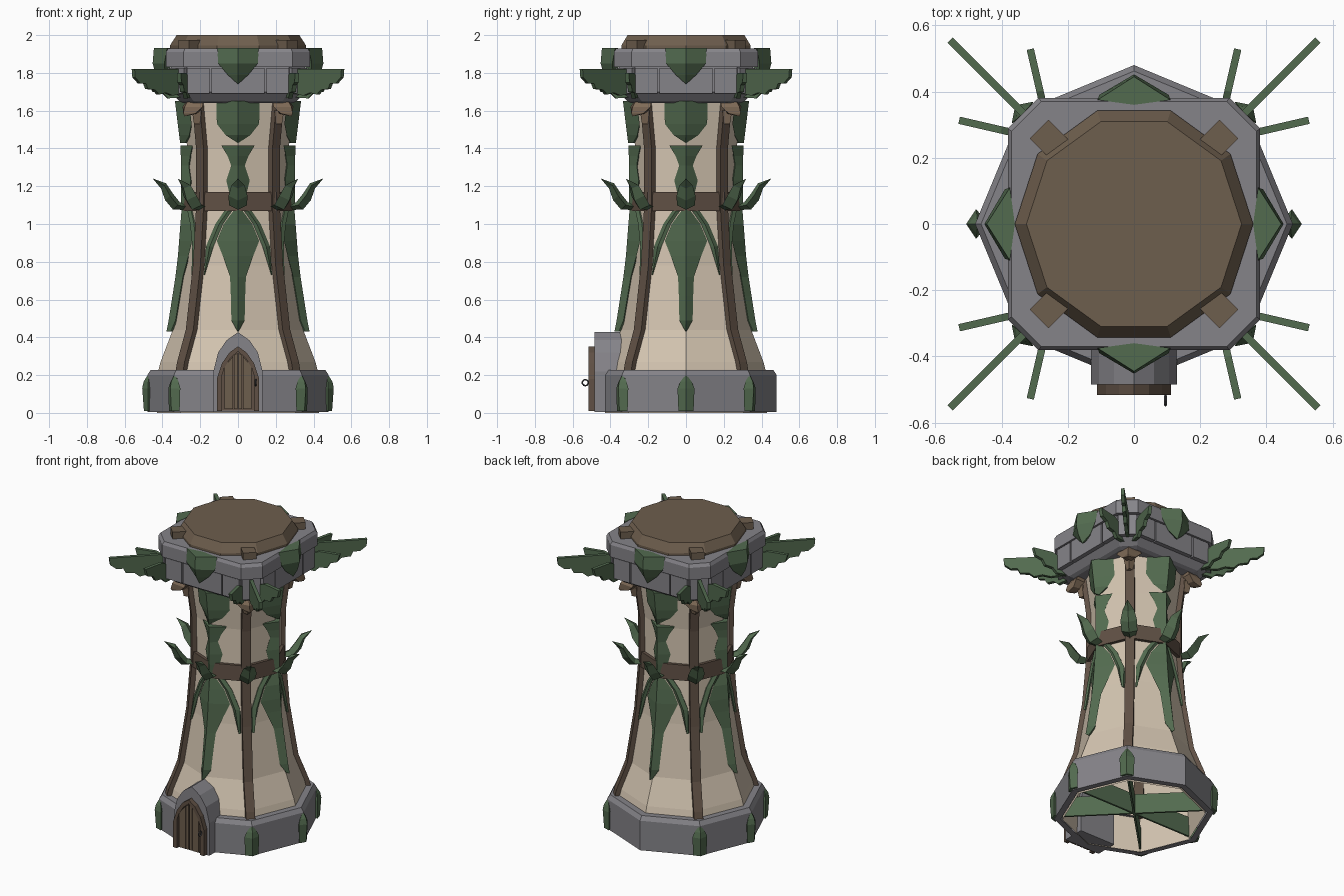
import bpy, bmesh
from math import sin, cos, pi, radians

if "Cube" in bpy.data.objects:
    bpy.data.objects.remove(bpy.data.objects["Cube"])


def mat(name, c):
    m = bpy.data.materials.new(name)
    m.diffuse_color = (*c, 1)
    m.use_nodes = True
    m.node_tree.nodes["Principled BSDF"].inputs["Base Color"].default_value = m.diffuse_color
    return m


STONE = mat("grey stone", (.235, .23, .25))
CREAM = mat("cream plaster", (.66, .56, .44))
BARK = mat("dark bark", (.115, .08, .058))
WOOD = mat("roof wood", (.155, .112, .075))
GREEN = mat("leaf green", (.085, .145, .078))
IRON = mat("dark iron", (.07, .07, .08))
HORN = mat("light bark", (.21, .145, .095))


def loft(name, sections, material, cap0=True, cap1=True):
    """Skin closed cross-sections of equal point count."""
    bm = bmesh.new()
    rings = [[bm.verts.new(p) for p in s] for s in sections]
    n = len(rings[0])
    for a, b in zip(rings, rings[1:]):
        for i in range(n):
            j = (i + 1) % n
            bm.faces.new((a[i], a[j], b[j], b[i]))
    if cap0:
        bm.faces.new(rings[0][::-1])
    if cap1:
        bm.faces.new(rings[-1])
    bmesh.ops.remove_doubles(bm, verts=bm.verts, dist=.0005)
    bmesh.ops.recalc_face_normals(bm, faces=bm.faces)
    me = bpy.data.meshes.new(name)
    bm.to_mesh(me)
    bm.free()
    me.materials.append(material)
    ob = bpy.data.objects.new(name, me)
    bpy.context.collection.objects.link(ob)
    return ob


def at(az, r, lat, z):
    """Point at outward distance r and sideways offset lat."""
    a = radians(az)
    return (r * cos(a) - lat * sin(a), r * sin(a) + lat * cos(a), z)


def ngon(n, r, z):
    return [(r * cos(2 * pi * i / n), r * sin(2 * pi * i / n), z) for i in range(n)]


def cut_square(s, z):
    q = [(.37, .28), (.28, .37), (-.28, .37), (-.37, .28)]
    return [(x * s, y * s, z) for x, y in q + [(-x, -y) for x, y in q]]


def box(name, az, r0, r1, l0, l1, z0, z1, material):
    return loft(name, [[at(az, r0, l0, z), at(az, r1, l0, z), at(az, r1, l1, z),
                        at(az, r0, l1, z)] for z in (z0, z1)], material)


def plate(name, az, pts, thick, material, lat=0, turn=0, pivot=0):
    """Upright (distance, z) outline given thickness; may fan about a pivot."""
    t, secs = radians(turn), []
    for h in (-thick / 2, thick / 2):
        secs.append([at(az, pivot + (r - pivot) * cos(t) - h * sin(t),
                        lat + (r - pivot) * sin(t) + h * cos(t), z) for r, z in pts])
    return loft(name, secs, material)


PROFILE = [(0, .43), (.23, .42), (.27, .41), (.44, .345), (.78, .292),
           (1.1, .267), (1.4, .268), (1.66, .30)]


def R(z):
    for (z0, r0), (z1, r1) in zip(PROFILE, PROFILE[1:]):
        if z <= z1:
            return r0 + (r1 - r0) * (z - z0) / (z1 - z0)
    return PROFILE[-1][1]


def wall_leaf(name, az, rows, lift=.03):
    """Ridged leaf hugging the wall; rows are (z, centre, half width)."""
    secs = []
    for z, c, w in rows:
        def s(l):
            return R(z) - abs(l) * .414
        secs.append([at(az, s(c - w) + .008, c - w, z), at(az, s(c) + lift, c, z),
                     at(az, s(c + w) + .008, c + w, z), at(az, s(c) - .03, c, z)])
    return loft(name, secs, GREEN)


def free_leaf(name, az, rows, material=GREEN):
    """Ridged leaf; rows are (z, half width, edge r, ridge r, back r)."""
    return loft(name, [[at(az, e, -w, z), at(az, o, 0, z), at(az, e, w, z),
                        at(az, b, 0, z)] for z, w, e, o, b in rows], material)


# Tower walls and stone footing
loft("tower_wall", [ngon(8, r, z) for z, r in PROFILE], CREAM, False, True)
loft("stone_footing", [ngon(8, r, z) for z, r in
     ((.005, .44), (.005, .48), (.20, .48), (.228, .462), (.228, .40))], STONE, False, False)

# Stone crown and its block panels
loft("stone_crown", [cut_square(s, z) for s, z in
     ((.78, 1.64), (.84, 1.65), (.96, 1.70), (.96, 1.83), (1.03, 1.83),
      (1.03, 1.91), (1.0, 1.93))], STONE)
for az in (0, 90, 180, 270):
    for l0, l1 in ((-.27, -.15), (-.14, .14), (.15, .27)):
        box("crown_block", az, .33, .374, l0, l1, 1.69, 1.825, STONE)
for az in (45, 135, 225, 315):
    box("crown_corner_block", az, .40, .458, -.055, .055, 1.69, 1.825, STONE)

# Wooden roof deck with corner blocks
loft("roof_deck", [ngon(10, r, z) for r, z in ((.36, 1.92), (.36, 1.945), (.325, 2.0))], WOOD)
for az in (45, 135, 225, 315):
    box("roof_block", az, .30, .405, -.04, .04, 1.92, 1.975, WOOD)

# Bark band around the middle
loft("bark_band", [ngon(8, r, z) for r, z in
     ((.26, 1.07), (.292, 1.07), (.288, 1.17), (.26, 1.17))], BARK, False, False)

wing = [(.36, 1.70), (.42, 1.82), (.785, 1.82), (.78, 1.775), (.74, 1.745), (.70, 1.745),
        (.685, 1.715), (.63, 1.71), (.60, 1.685), (.55, 1.695), (.50, 1.68), (.42, 1.69)]
feather = [(.40, 1.67), (.43, 1.77), (.50, 1.80), (.63, 1.80), (.615, 1.75), (.57, 1.735),
           (.55, 1.70), (.50, 1.695), (.47, 1.665)]

for az in (45, 135, 225, 315):
    # Corner posts following the wall
    loft("corner_post", [[at(az, R(z) - .04, -.028, z), at(az, R(z) + .018, -.028, z),
                          at(az, R(z) + .018, .028, z), at(az, R(z) - .04, .028, z)]
                         for z in (.225, .27, .44, .78, 1.1, 1.4, 1.65)], BARK)
    # Fan of three leaf wings under the crown
    plate("leaf_wing", az, wing, .022, GREEN)
    for s in (-1, 1):
        plate("side_feather", az, feather, .022, GREEN, s * .03, s * 32, .40)
    # Curled bracket on top of each post
    free_leaf("post_bracket", az, [(1.66, .06, .32, .37, .27), (1.62, .075, .34, .40, .27),
                                   (1.585, .04, .36, .41, .30), (1.57, 0, .40, .40, .40)], HORN)
    free_leaf("bracket_stub", az, [(1.60, .035, .31, .345, .27), (1.53, .02, .30, .33, .27)], HORN)

for az in (0, 90, 180, 270):
    # Long hanging leaf, its slim side leaves, forked leaf and shield leaf
    wall_leaf("hanging_leaf", az, [(1.075, 0, .02), (1.0, 0, .075), (.91, 0, .112),
                                   (.83, 0, .08), (.72, 0, .042), (.62, 0, .038),
                                   (.49, 0, .035), (.43, 0, .002)])
    for s in (-1, 1):
        wall_leaf("slim_leaf", az, [(1.08, s * .045, .02), (1.0, s * .10, .02),
                                    (.88, s * .15, .02), (.73, s * .178, .002)], .02)
    wall_leaf("forked_leaf", az, [(1.415, 0, .088), (1.36, 0, .055), (1.31, 0, .036),
                                  (1.23, 0, .062), (1.16, 0, .045), (1.09, 0, .03)], .035)
    wall_leaf("shield_leaf", az, [(1.65, 0, .115), (1.53, 0, .112), (1.47, 0, .065),
                                  (1.43, 0, .003)], .035)
    # Leaf draped over the crown edge
    free_leaf("crown_leaf", az, [(1.932, .11, .375, .445, .36), (1.85, .105, .39, .452, .36),
                                 (1.79, .055, .385, .435, .35), (1.74, 0, .405, .405, .40)])

# Curling leaves growing out of the band
curl = [(.265, 1.09, .03), (.32, 1.10, .048), (.36, 1.15, .05), (.39, 1.205, .035),
        (.45, 1.24, .001)]
for az in range(0, 360, 45):
    loft("curling_leaf", [[at(az, r, -w, z), at(az, r + w * .5, 0, z - w * .5),
                           at(az, r, w, z), at(az, r - w * .25, 0, z + w * .3)]
                          for r, z, w in curl], GREEN)

# Buds on the footing corners, with ties across the hollow underside
for az in (0, 45, 135, 180, 225, 315):
    free_leaf("footing_bud", az, [(.01, .04, .477, .498, .44), (.13, .045, .477, .507, .44),
                                  (.165, .03, .475, .50, .45), (.205, 0, .475, .475, .47)])
for az in (0, 45, 135):
    box("underside_tie", az, -.44, .44, -.006, .006, .02, .15, GREEN)

# Doorway: stone surround, arched frame and planks
def slab(name, outline, y0, y1, material):
    return loft(name, [[(x, y, z) for x, z in outline] for y in (y0, y1)], material)


arch = [(-.13, .005), (-.13, .22), (-.105, .32), (-.06, .385), (0, .427),
        (.06, .385), (.105, .32), (.13, .22), (.13, .005)]
slab("door_surround", arch, -.485, -.34, STONE)
TOP = [(0, .35), (.045, .315), (.082, .26), (.112, .18)]


def top(x):
    for (x0, z0), (x1, z1) in zip(TOP, TOP[1:]):
        if abs(x) <= x1:
            return z0 + (z1 - z0) * (abs(x) - x0) / (x1 - x0)
    return TOP[-1][1]


xs = [-.112, -.082, -.045, 0, .045, .082, .112]
slab("door_back", [(xs[0], .012), (xs[-1], .012)] + [(x, top(x)) for x in xs[::-1]],
     -.492, -.48, BARK)
for a, b in ((-.072, -.026), (-.021, -.003), (.003, .021), (.026, .072)):
    slab("door_plank", [(a, .02), (b, .02), (b, top(b) - .03), (a, top(a) - .03)],
         -.513, -.48, WOOD)
for s in (-1, 1):
    slab("door_frame_post", [(s * .085, .01), (s * .112, .01), (s * .112, .18),
                             (s * .085, top(.085))], -.517, -.48, BARK)
    slab("door_frame_arch", [(s * .112, .18), (s * .085, .262), (s * .045, .32), (0, .352),
                             (0, .325), (s * .04, .29), (s * .072, .24), (s * .09, .18)],
         -.517, -.48, BARK)

# Door ring handle
bpy.ops.mesh.primitive_torus_add(major_segments=10, minor_segments=4, major_radius=.016,
                                 minor_radius=.004, location=(.095, -.533, .16),
                                 rotation=(0, pi / 2, 0))
bpy.context.object.name = "door_handle"
bpy.context.object.data.materials.append(IRON)
